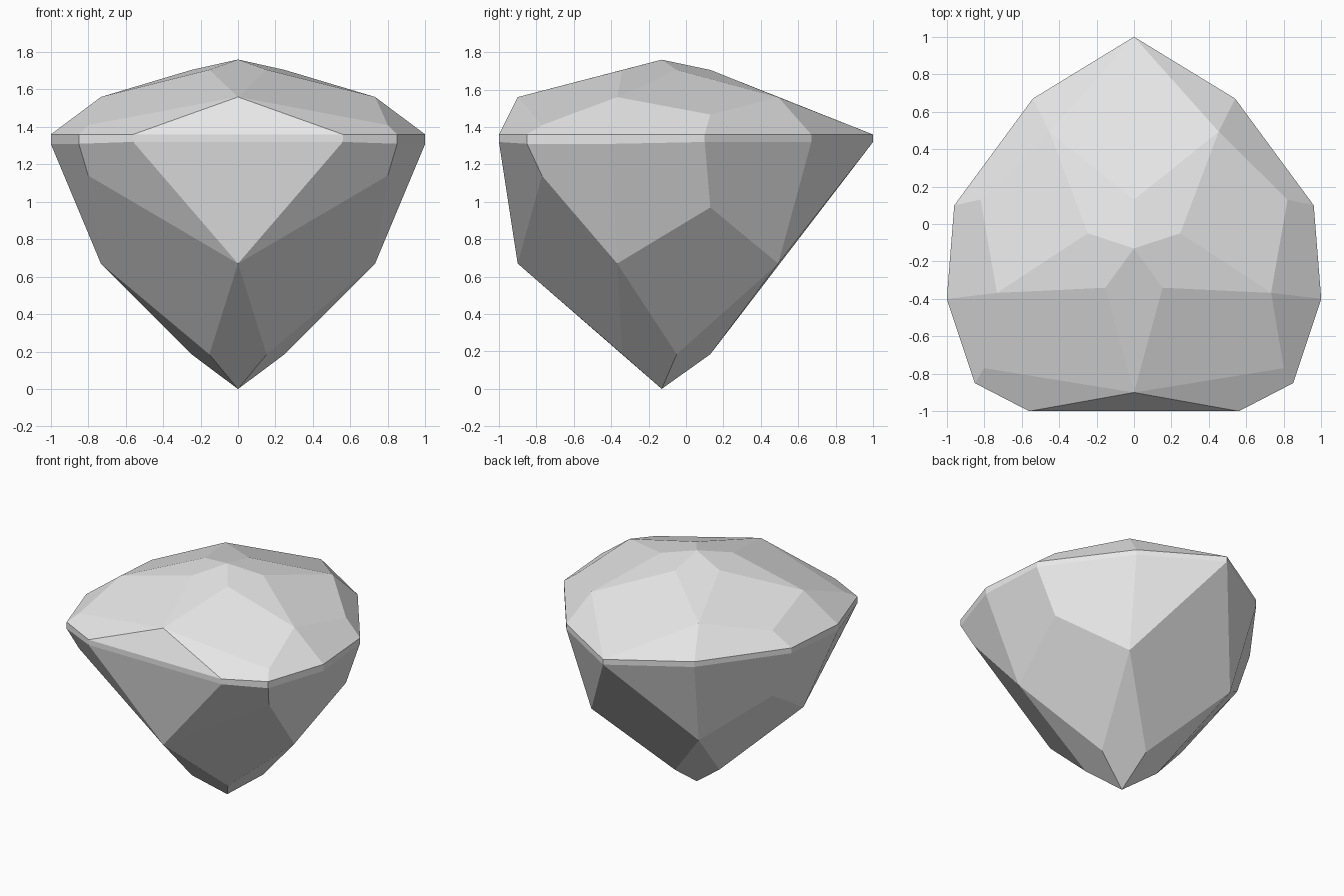
import bpy
import bmesh
from math import cos, sin, radians

cube = bpy.data.objects.get("Cube")
if cube:
    bpy.data.objects.remove(cube, do_unlink=True)

CENTRE_Y = -0.13  # the gem's fivefold axis sits forward of the middle

stone = bpy.data.materials.new("pale grey stone")
stone.use_nodes = True
stone.diffuse_color = (0.8, 0.8, 0.8, 1)
stone.node_tree.nodes["Principled BSDF"].inputs["Base Color"].default_value = (0.8, 0.8, 0.8, 1)

bm = bmesh.new()


def vert(x, y, z):
    return bm.verts.new((x, y, z))


def polar(radius, angle, z):
    a = radians(angle)
    return vert(radius * cos(a), CENTRE_Y + radius * sin(a), z)


# Girdle outline: right half from front to back, mirrored to the left
half = [(0.56, -1), (0.85, -0.85), (1, -0.4), (0.96, 0.1), (0.54, 0.67)]
outline = half + [(0, 1)] + [(-x, y) for x, y in reversed(half)]


def facets(tip_z, inner_z, main_z, side_z, front_z, rim_z):
    """One half of the gem: tip kites, main kites and rim facets."""
    rim = [vert(x, y, z) for (x, y), z in zip(outline, rim_z + [1.32 if rim_z[0] < 1.35 else 1.36] + rim_z[::-1])]
    tip = vert(0, CENTRE_Y, tip_z)
    main = [polar(0.77, -90 + 72 * i, main_z) for i in range(5)]
    inner = [polar(0.26, -54 + 72 * i, inner_z) for i in range(5)]
    outer = [vert(0.8, -0.77, front_z), vert(0.82, 0.13, side_z), rim[5],
             vert(-0.82, 0.13, side_z), vert(-0.8, -0.77, front_z)]
    for i in range(5):
        j = (i + 1) % 5
        bm.faces.new((tip, inner[i - 1], main[i], inner[i]))
        bm.faces.new((inner[i], main[i], outer[i], main[j]))
        # Two rim facets beside each outer corner (triangles at the back point)
        r = [rim[(2 * i + k) % 11] for k in range(3)]
        if i == 2:
            bm.faces.new((main[i], rim[4], rim[5]))
            bm.faces.new((main[j], rim[5], rim[6]))
        else:
            s = 2 * i
            bm.faces.new((main[i], rim[s], rim[s + 1], outer[i]))
            bm.faces.new((outer[i], rim[s + 1], rim[s + 2], main[j]))
    bm.faces.new((main[0], rim[10], rim[0]))  # flat front facet
    return rim


crown = facets(1.76, 1.705, 1.56, 1.467, 1.41, [1.36] * 5)
pavilion = facets(0, 0.185, 0.67, 0.97, 1.14, [1.32, 1.31, 1.31, 1.32, 1.32])

# Narrow girdle band joining crown and pavilion
for i in range(11):
    bm.faces.new((crown[i - 1], crown[i], pavilion[i], pavilion[i - 1]))

bmesh.ops.recalc_face_normals(bm, faces=bm.faces)
mesh = bpy.data.meshes.new("gem")
bm.to_mesh(mesh)
bm.free()
mesh.materials.append(stone)
bpy.context.scene.collection.objects.link(bpy.data.objects.new("gem", mesh))
